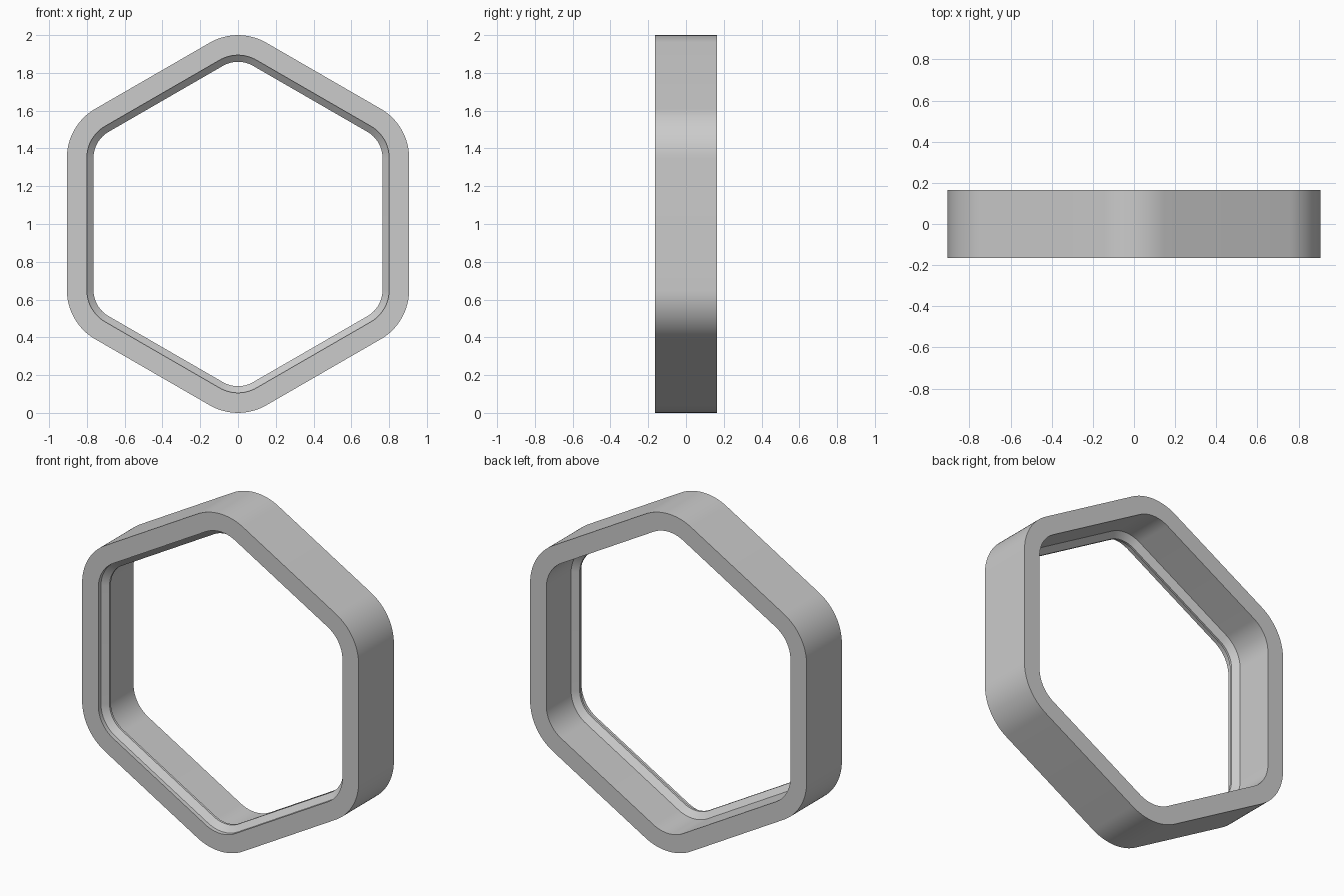
import bpy
import bmesh
from math import cos, sin, radians

# Remove the default object
cube = bpy.data.objects.get("Cube")
if cube:
    bpy.data.objects.remove(cube, do_unlink=True)

CORE = 0.606              # apothem of the hexagon joining the corner centres
CORNER = CORE / cos(radians(30))
STEPS = 16                # segments per rounded corner
HALF = 0.165
OUTER, INNER, CREST = 0.906, 0.80, 0.765

# Wall cross-section as (apothem, y): outer wall, back, inner wall with snap ridge
SECTION = [
    (OUTER, -HALF), (OUTER, HALF), (INNER, HALF),
    (INNER, -0.067), (CREST, -0.097), (CREST, -0.11),
    (INNER, -0.14), (INNER, -HALF),
]


def rounded_hexagon(bm, apothem, y):
    """One loop of vertices around a pointed-top hexagon with round corners."""
    radius = apothem - CORE
    loop = []
    for k in range(6):
        middle = radians(90 + 60 * k)
        for i in range(STEPS + 1):
            a = middle + radians(60 * i / STEPS - 30)
            x = CORNER * cos(middle) + radius * cos(a)
            z = CORNER * sin(middle) + radius * sin(a)
            loop.append(bm.verts.new((x, y, z + 1)))
    return loop


# Hexagonal ring: sweep the section around the hexagon
bm = bmesh.new()
loops = [rounded_hexagon(bm, a, y) for a, y in SECTION]
count = len(loops[0])
for s, loop in enumerate(loops):
    following = loops[(s + 1) % len(loops)]
    for i in range(count):
        j = (i + 1) % count
        bm.faces.new((loop[i], loop[j], following[j], following[i]))
bmesh.ops.recalc_face_normals(bm, faces=bm.faces)
mesh = bpy.data.meshes.new("hexagonal_ring")
bm.to_mesh(mesh)
bm.free()
ring = bpy.data.objects.new("hexagonal_ring", mesh)
bpy.context.collection.objects.link(ring)

# Plain grey material
GREY = (0.6, 0.6, 0.6, 1)
mat = bpy.data.materials.new("light_grey")
mat.use_nodes = True
mat.diffuse_color = GREY
mat.node_tree.nodes["Principled BSDF"].inputs["Base Color"].default_value = GREY
mesh.materials.append(mat)

# Smooth corners, sharp rims
bpy.ops.object.select_all(action="DESELECT")
ring.select_set(True)
bpy.context.view_layer.objects.active = ring
bpy.ops.object.shade_smooth_by_angle(angle=radians(30))
